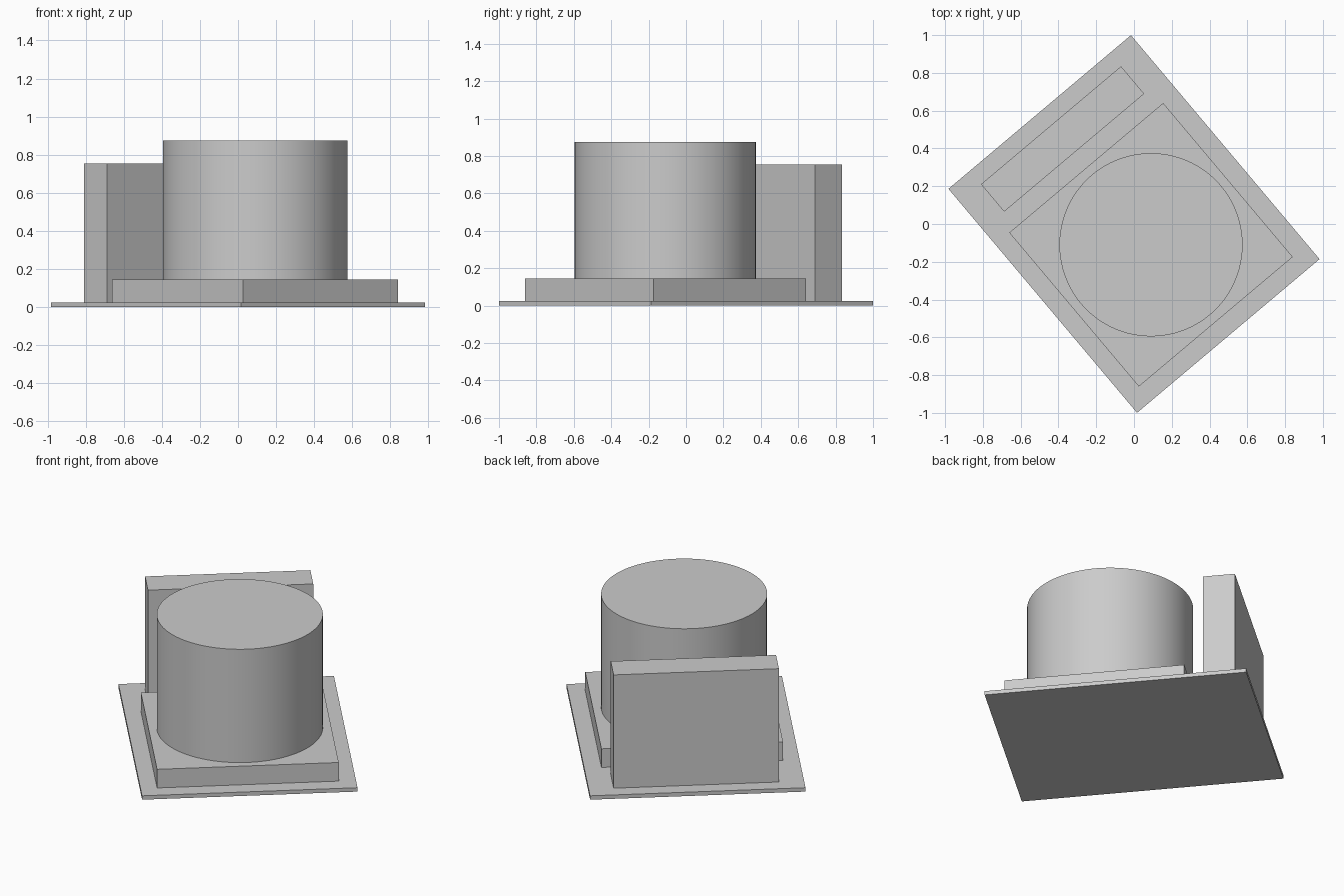
import bpy
import math

cube = bpy.data.objects.get("Cube")
if cube:
    bpy.data.objects.remove(cube, do_unlink=True)

# One plain grey for every part
grey = bpy.data.materials.new("plain_grey")
grey.use_nodes = True
colour = (0.6, 0.6, 0.6, 1)
grey.diffuse_color = colour
grey.node_tree.nodes["Principled BSDF"].inputs["Base Color"].default_value = colour

TURN = math.radians(40.1)
BASE_TOP = 0.025
PLINTH_TOP = 0.145


def finish(name):
    obj = bpy.context.object
    obj.name = name
    obj.data.materials.append(grey)
    bpy.ops.object.transform_apply(location=False, rotation=False, scale=True)
    return obj


def block(name, centre, width, depth, bottom, top):
    """Box turned to the shared plan angle, between two heights."""
    bpy.ops.mesh.primitive_cube_add(
        size=1, location=(*centre, (bottom + top) / 2), rotation=(0, 0, TURN))
    bpy.context.object.scale = (width, depth, top - bottom)
    return finish(name)


# Thin ground slab
block("base_slab", (0, 0), 1.263, 1.55, 0, BASE_TOP)

# Square plinth with the drum standing on it
drum_centre = (0.09, -0.11)
block("plinth", drum_centre, 1.065, 1.065, BASE_TOP, PLINTH_TOP)

drum_top = 0.875
bpy.ops.mesh.primitive_cylinder_add(
    vertices=96, radius=0.485, depth=drum_top - PLINTH_TOP,
    location=(*drum_centre, (PLINTH_TOP + drum_top) / 2))
finish("drum")
bpy.ops.object.shade_smooth_by_angle(angle=math.radians(30))

# Upright wall block behind the drum
block("wall_block", (-0.378, 0.45), 0.969, 0.19, BASE_TOP, 0.755)
